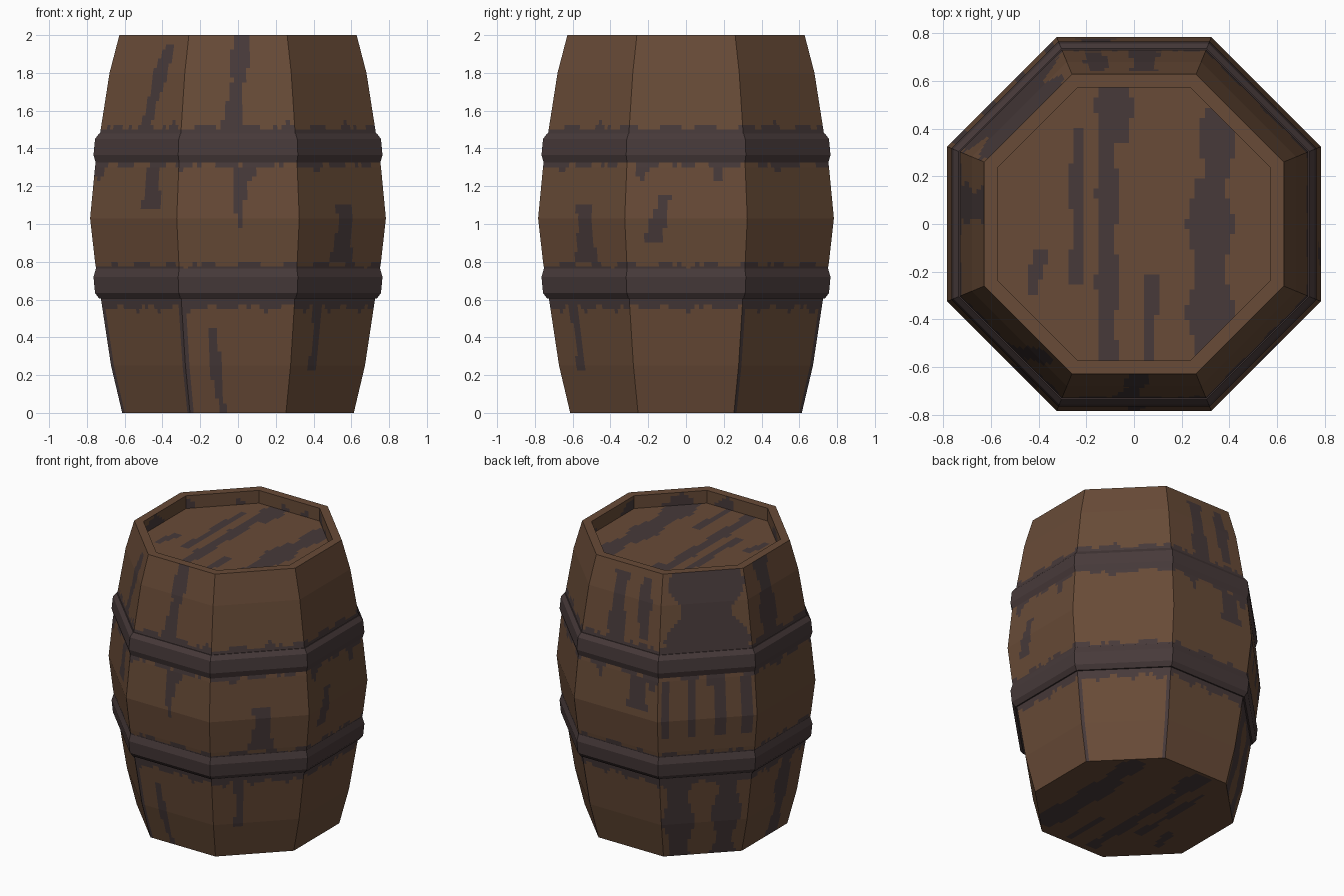
import bpy, bmesh, math
from math import sin, cos, tan, pi, radians, ceil

if "Cube" in bpy.data.objects:
    bpy.data.objects.remove(bpy.data.objects["Cube"])

T8 = tan(pi / 8)


def material(name, rgb):
    m = bpy.data.materials.new(name)
    m.diffuse_color = (*rgb, 1)
    m.use_nodes = True
    m.node_tree.nodes["Principled BSDF"].inputs["Base Color"].default_value = m.diffuse_color
    return m


WOOD = material("brown_wood", (0.138, 0.070, 0.038))
DARK = material("dark_stain", (0.063, 0.042, 0.042))


def finish(bm, name, mats):
    bmesh.ops.remove_doubles(bm, verts=bm.verts, dist=0.0005)
    me = bpy.data.meshes.new(name)
    bm.to_mesh(me)
    bm.free()
    for m in mats:
        me.materials.append(m)
    ob = bpy.data.objects.new(name, me)
    bpy.context.collection.objects.link(ob)


def point(k, u, apothem, z):
    """Point on octagon side k (0 = front, counter-clockwise), u from -1 to 1."""
    a = radians(-90 + 45 * k)
    w = u * apothem * T8
    return (apothem * cos(a) - w * sin(a), apothem * sin(a) + w * cos(a), z)


def side_panels(bm, profile, step, columns, rule):
    """Eight flat-sided panels through (apothem, z) points, coloured by rule."""
    rows = [profile[0]]
    for (r0, z0), (r1, z1) in zip(profile, profile[1:]):
        n = max(1, ceil(math.hypot(r1 - r0, z1 - z0) / step))
        rows += [(r0 + (r1 - r0) * i / n, z0 + (z1 - z0) * i / n) for i in range(1, n + 1)]
    us = [-1 + 2 * i / columns for i in range(columns + 1)]
    for k in range(8):
        grid = [[bm.verts.new(point(k, u, r, z)) for u in us] for r, z in rows]
        for j in range(len(rows) - 1):
            for i in range(columns):
                f = bm.faces.new((grid[j][i], grid[j][i + 1], grid[j + 1][i + 1], grid[j + 1][i]))
                f.material_index = int(rule(k, (us[i] + us[i + 1]) / 2,
                                            (rows[j][1] + rows[j + 1][1]) / 2))


def in_streak(u, z, centre, top, bottom, half, lean=0):
    """Wavy streak that leans sideways on its way down."""
    if not bottom <= z <= top:
        return False
    c = centre + lean * (top - z)
    return abs(u - c) < half * (1 + 0.25 * sin(17 * z + 5 * centre))


# Largest drips on the sides: (centre, top, bottom, half width, lean)
STREAKS = {
    0: [(.1, 2, 1.5, .15, -.4), (.03, 1.31, .97, .08), (-.5, .45, 0, .1, .4)],
    1: [(.05, 1.1, .8, .2), (-.4, .6, .22, .1)],
    2: [(-.35, 1.15, .9, .12, -.8)],
    4: [(-.15, 1.95, 1.5, .18), (.55, 1.95, 1.55, .15), (.5, 1.31, 1.08, .22)],
    5: [(.05, 2, 1.5, .75), (-.6, .6, 0, .3), (.5, .6, 0, .28)],
    6: [(-.3, 2, 1.5, .25), (.3, .6, 0, .22)],
    7: [(.5, 1.95, 1.5, .15, -.9), (.4, 1.31, 1.08, .18)],
}


def body_stain(k, u, z):
    # ragged stain above and below both hoops, with short drips
    s = 2 * k + u
    r = .014 * sin(9 * s) + .010 * sin(23 * s)
    drip = .16 * max(0, sin(7.3 * s) * sin(2.9 * s + 1) - .45)
    if 1.312 + r - drip < z < 1.515 + r or .555 + r < z < .785 + r:
        return True
    # side 5 has heavy evenly spaced drips between the hoops
    if k == 5 and .9 < z < 1.31 and cos(11.5 * (u + .3)) > .35:
        return True
    # thin dark edges below the lower hoop
    if k in (0, 7, 3) and z < .6 and abs(u) > .9 and (u < 0 or k != 0):
        return True
    return any(in_streak(u, z, *q) for q in STREAKS.get(k, []))


# Barrel staves, eight bulging sides
bm = bmesh.new()
side_panels(bm, [(.613, 0), (.672, .25), (.725, .6), (.757, .8), (.783, 1.03),
                 (.757, 1.3), (.727, 1.5), (.680, 1.8), (.628, 2)], .026, 26, body_stain)
finish(bm, "barrel_body", [WOOD, DARK])

# Top rim and the inner wall down to the lid
bm = bmesh.new()
side_panels(bm, [(.628, 2), (.572, 2)], 1, 1, lambda k, u, z: False)
side_panels(bm, [(.572, 2), (.572, 1.91)], .03, 16,
            lambda k, u, z: z < 1.95 + .04 * sin(5 * u + 3 * k) and sin(2.1 * k + 3 * u) > .2)
finish(bm, "top_rim", [WOOD, DARK])

# Lid and base, with streaks running along y
LID = [(-.11, .58, -.57, .04), (-.07, .58, .33, .05), (.35, .48, .2, .06),
       (.32, .2, -.54, .08), (-.24, .4, -.26, .025), (-.39, -.1, -.3, .025, -.2),
       (.07, -.22, -.57, .025)]


def planks(name, apothem, z, up):
    bm = bmesh.new()
    vs = [bm.verts.new(point(k, 1, apothem, z)) for k in range(8)]
    bm.faces.new(vs if up else vs[::-1])
    n = 54
    for axis in ((1, 0, 0), (0, 1, 0)):
        for i in range(1, n):
            d = apothem * (2 * i / n - 1)
            bmesh.ops.bisect_plane(bm, geom=bm.verts[:] + bm.edges[:] + bm.faces[:],
                                   plane_co=[c * d for c in axis], plane_no=axis)
    for f in bm.faces:
        c = f.calc_center_median()
        f.material_index = int(any(in_streak(c.x, c.y, *s) for s in LID))
    finish(bm, name, [WOOD, DARK])


planks("lid", .572, 1.91, True)
planks("base", .613, 0, False)

# Two bevelled hoops, the upper one flipped top to bottom
HOOP = [(.70, 0), (.735, 0), (.757, .03), (.765, .115), (.752, .16), (.735, .175), (.70, .175)]
for name, prof in (("lower_hoop", [(r, .605 + z) for r, z in HOOP]),
                   ("upper_hoop", [(r, 1.48 - z) for r, z in reversed(HOOP)])):
    bm = bmesh.new()
    side_panels(bm, prof + prof[:1], 1, 1, lambda k, u, z: False)
    finish(bm, name, [DARK])
